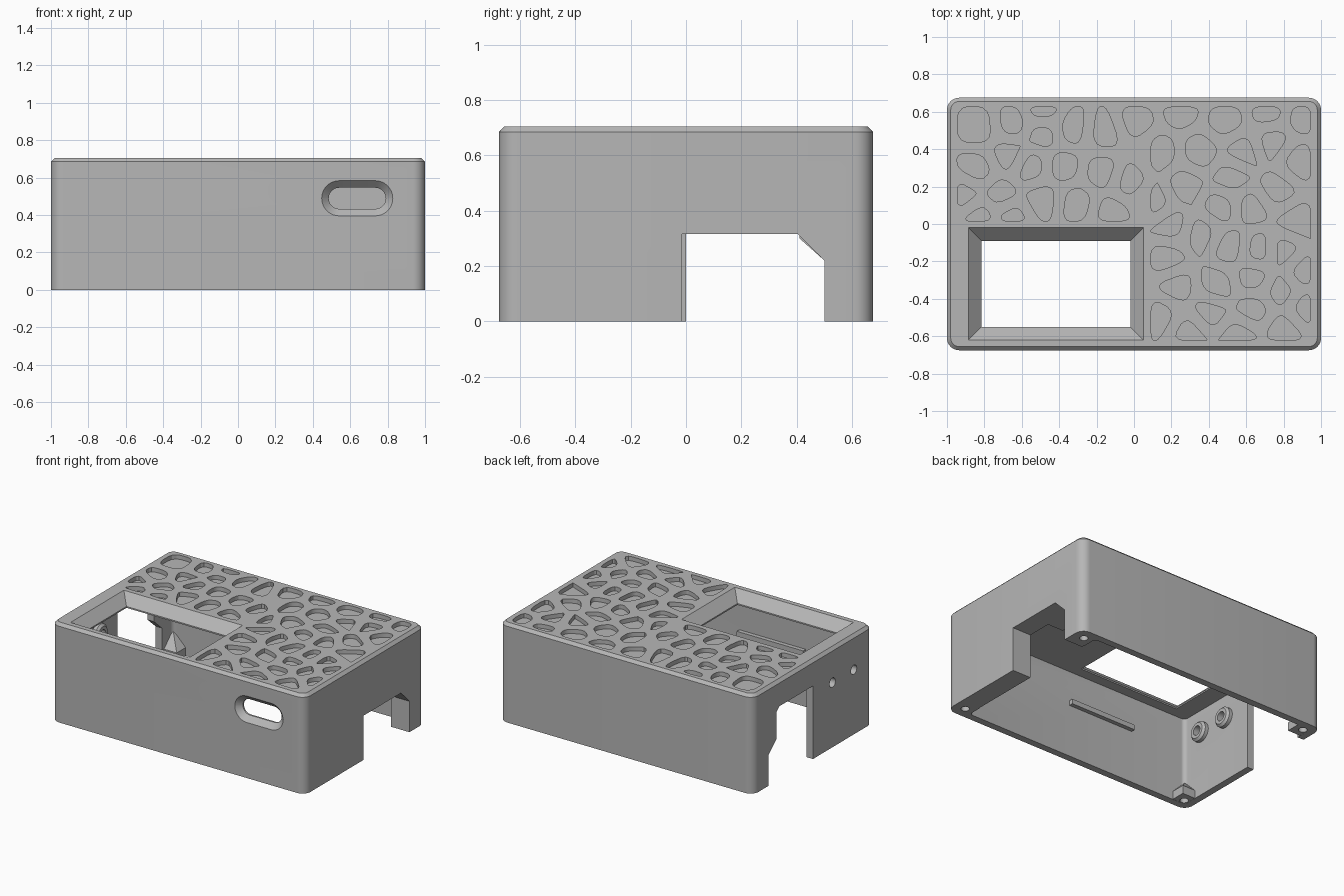
import bpy, bmesh, math
from mathutils import Vector

cube = bpy.data.objects.get("Cube")
if cube:
    bpy.data.objects.remove(cube, do_unlink=True)

grey = bpy.data.materials.new("plain grey plastic")
grey.use_nodes = True
grey.diffuse_color = (0.47, 0.47, 0.47, 1)
grey.node_tree.nodes["Principled BSDF"].inputs["Base Color"].default_value = grey.diffuse_color

HX, HY, TOP, WALL = 1.0, 0.675, 0.705, 0.05
CEIL = 0.625          # underside of the top panel
THICK_X = 0.855       # inner face of the thick right wall


def build(name, solids):
    """Make one object from closed lofts, each a list of rings."""
    bm = bmesh.new()
    for rings in solids:
        loops = [[bm.verts.new(p) for p in ring] for ring in rings]
        for a, b in zip(loops, loops[1:]):
            for i in range(len(a)):
                j = (i + 1) % len(a)
                bm.faces.new((a[i], a[j], b[j], b[i]))
        bm.faces.new(loops[0])
        bm.faces.new(loops[-1])
    bmesh.ops.recalc_face_normals(bm, faces=bm.faces)
    mesh = bpy.data.meshes.new(name)
    bm.to_mesh(mesh)
    bm.free()
    mesh.materials.append(grey)
    obj = bpy.data.objects.new(name, mesh)
    bpy.context.collection.objects.link(obj)
    return obj


def round_rect(x0, x1, y0, y1, r, seg=8):
    pts = []
    corners = [(x1 - r, y1 - r), (x0 + r, y1 - r), (x0 + r, y0 + r), (x1 - r, y0 + r)]
    for k, (cx, cy) in enumerate(corners):
        for i in range(seg + 1):
            a = math.pi / 2 * (k + i / seg)
            pts.append((cx + r * math.cos(a), cy + r * math.sin(a)))
    return pts


def rect(x0, x1, y0, y1):
    return [(x0, y0), (x1, y0), (x1, y1), (x0, y1)]


def circle(cx, cy, r, n=24):
    return [(cx + r * math.cos(math.tau * i / n), cy + r * math.sin(math.tau * i / n))
            for i in range(n)]


def ring_z(pts, z):
    return [(x, y, z) for x, y in pts]


def ring_y(pts, y):
    return [(x, y, z) for x, z in pts]


def prism_z(pts, z0, z1):
    return [ring_z(pts, z0), ring_z(pts, z1)]


def prism_x(pts, x0, x1):
    return [[(x, y, z) for y, z in pts] for x in (x0, x1)]


def cut(target, cutter):
    mod = target.modifiers.new("cut", 'BOOLEAN')
    mod.operation, mod.solver, mod.object = 'DIFFERENCE', 'EXACT', cutter
    bpy.context.view_layer.objects.active = target
    bpy.ops.object.modifier_apply(modifier=mod.name)


# Outer shell with a chamfered top edge
def outline(inset):
    return round_rect(-HX + inset, HX - inset, -HY + inset, HY - inset, 0.065 - inset)


case = build("case_shell", [[ring_z(outline(0), 0), ring_z(outline(0), TOP - 0.02),
                             ring_z(outline(0.02), TOP)]])

# Hollow inside, open at the bottom
cavity = build("cavity_cutter", [prism_z(
    round_rect(-HX + WALL, THICK_X, -HY + WALL, HY - WALL, 0.03), -0.1, CEIL)])


# Screen window with sloping sides
def window(grow):
    return rect(-0.815 - grow, -0.02 + grow, -0.55 - grow, -0.09 + grow)


screen = build("screen_cutter", [[ring_z(window(0), CEIL - 0.03), ring_z(window(0), TOP - 0.07),
                                  ring_z(window(0.09), TOP + 0.02)]])


# Chamfered slot in the front wall
def slot(grow):
    return round_rect(0.485 - grow, 0.79 + grow, 0.433 - grow, 0.546 + grow, 0.056 + grow)


front_slot = build("slot_cutter", [[ring_y(slot(0.0475), -HY - 0.01), ring_y(slot(0), -HY + 0.0375),
                                    ring_y(slot(0), -HY + 0.1)]])

# Cable openings in both end walls
right_profile = [(-0.015, -0.1), (0.5, -0.1), (0.5, 0.22), (0.405, 0.315), (-0.015, 0.315)]
left_profile = [(0, -0.1), (0.5, -0.1), (0.5, 0.22), (0.41, 0.3), (0.41, 0.49),
                (0.38, 0.52), (0, 0.52)]
openings = build("opening_cutter", [prism_x(right_profile, 0.8, 1.1),
                                    prism_x(left_profile, -1.1, -0.9)])

# Button holes in the left end, screw holes in the corners
BUTTONS = [(-0.46, 0.46), (-0.22, 0.46)]
SCREWS = [(sx, sy) for sx in (-1, 1) for sy in (-1, 1)]
holes = build("hole_cutter",
              [prism_x(circle(y, z, 0.033), -1.1, -0.85) for y, z in BUTTONS] +
              [prism_z(circle(sx * 0.917, sy * 0.592, 0.028), -0.1, 0.07) for sx, sy in SCREWS])

# Cell pockets in the top: shrunken, rounded regions around these centres
CENTRES = [
    (-.83, .52), (-.65, .54), (-.49, .61), (-.49, .48), (-.33, .51), (-.16, .49), (.01, .55),
    (.25, .61), (.49, .55), (.72, .6), (.9, .57), (.13, .38), (.36, .39), (.58, .39), (.74, .44),
    (.88, .34), (-.67, .37), (-.55, .31), (-.38, .31), (-.17, .28), (-.84, .29), (-.91, .16),
    (-.72, .16), (-.49, .13), (-.31, .11), (-.02, .23), (-.12, .06), (-.82, .04), (-.66, .03),
    (.11, .12), (.27, .2), (.52, .25), (.76, .18), (.46, .09), (.63, .09), (.86, .01), (.2, -.01),
    (.36, -.05), (.17, -.18), (.51, -.12), (.67, -.14), (.8, -.14), (.91, -.25), (.23, -.34),
    (.44, -.33), (.64, -.29), (.78, -.36), (.15, -.49), (.4, -.47), (.64, -.45), (.92, -.45),
    (.29, -.57), (.56, -.6), (.8, -.56)]
SEEDS = [Vector(c) for c in CENTRES]


def clip(poly, normal, limit):
    """Keep the part of a polygon where p . normal <= limit."""
    out = []
    for a, b in zip(poly, poly[1:] + poly[:1]):
        da, db = a.dot(normal) - limit, b.dot(normal) - limit
        if da <= 0:
            out.append(a)
        if da * db < 0:
            out.append(a.lerp(b, da / (da - db)))
    return out


def cell(seed):
    low = 0.015 if seed.x < 0.09 else -0.622
    left = -0.945 if seed.x < 0.09 else 0.09
    poly = [Vector(p) for p in rect(left, 0.945, low, 0.627)]
    for other in SEEDS:
        if other is not seed and poly:
            n = (other - seed).normalized()
            poly = clip(poly, n, ((other + seed) / 2).dot(n) - 0.031)
    for _ in range(2):     # round off the corners
        poly = [p for a, b in zip(poly, poly[1:] + poly[:1])
                for p in (a.lerp(b, 0.22), a.lerp(b, 0.78))]
    return poly


cells = [c for c in map(cell, SEEDS) if len(c) > 5]
pockets = build("pocket_cutter", [prism_z(c, TOP - 0.03, TOP + 0.05) for c in cells])

for cutter in (cavity, screen, front_slot, openings, pockets, holes):
    cut(case, cutter)

# Corner screw bosses that taper up into the corners
bosses = []
for sx, sy in SCREWS:
    def corner(depth):
        ix, iy = 0.98, 0.655
        return [(sx * ix, sy * iy), (sx * (ix - depth), sy * iy),
                (sx * (ix - depth), sy * (iy - depth)), (sx * ix, sy * (iy - depth))]
    # keep the outside of each boss inside the wall
    def inner(depth):
        return [(sx * min(abs(x), 0.965), sy * min(abs(y), 0.64)) for x, y in corner(depth)]
    bosses.append([ring_z(inner(0.13), 0.001), ring_z(inner(0.13), 0.06),
                   ring_z(inner(0.04), 0.15)])
screw_bosses = build("screw_bosses", bosses)
cut(screw_bosses, holes)

# Raised collars around the button holes
collars = build("button_collars", [
    [[(x, cy, cz) for cy, cz in circle(y, z, r)] for x, r in
     ((-0.97, 0.07), (-0.925, 0.07), (-0.91, 0.055))] for y, z in BUTTONS])
cut(collars, holes)

# Support rib on the inside of the front wall and shelf by the right opening
rib = build("support_rib", [prism_z(rect(-0.505, 0.017, -0.65, -0.595), 0.375, 0.41)])
shelf = build("inner_shelf", [prism_z(rect(0.73, 0.87, 0.16, 0.64), 0.316, 0.36)])

for cutter in (cavity, screen, front_slot, openings, pockets, holes):
    bpy.data.objects.remove(cutter, do_unlink=True)

for obj in (case, screw_bosses, collars, rib, shelf):
    bpy.ops.object.select_all(action='DESELECT')
    obj.select_set(True)
    bpy.context.view_layer.objects.active = obj
    bpy.ops.object.shade_smooth_by_angle(angle=math.radians(25))
